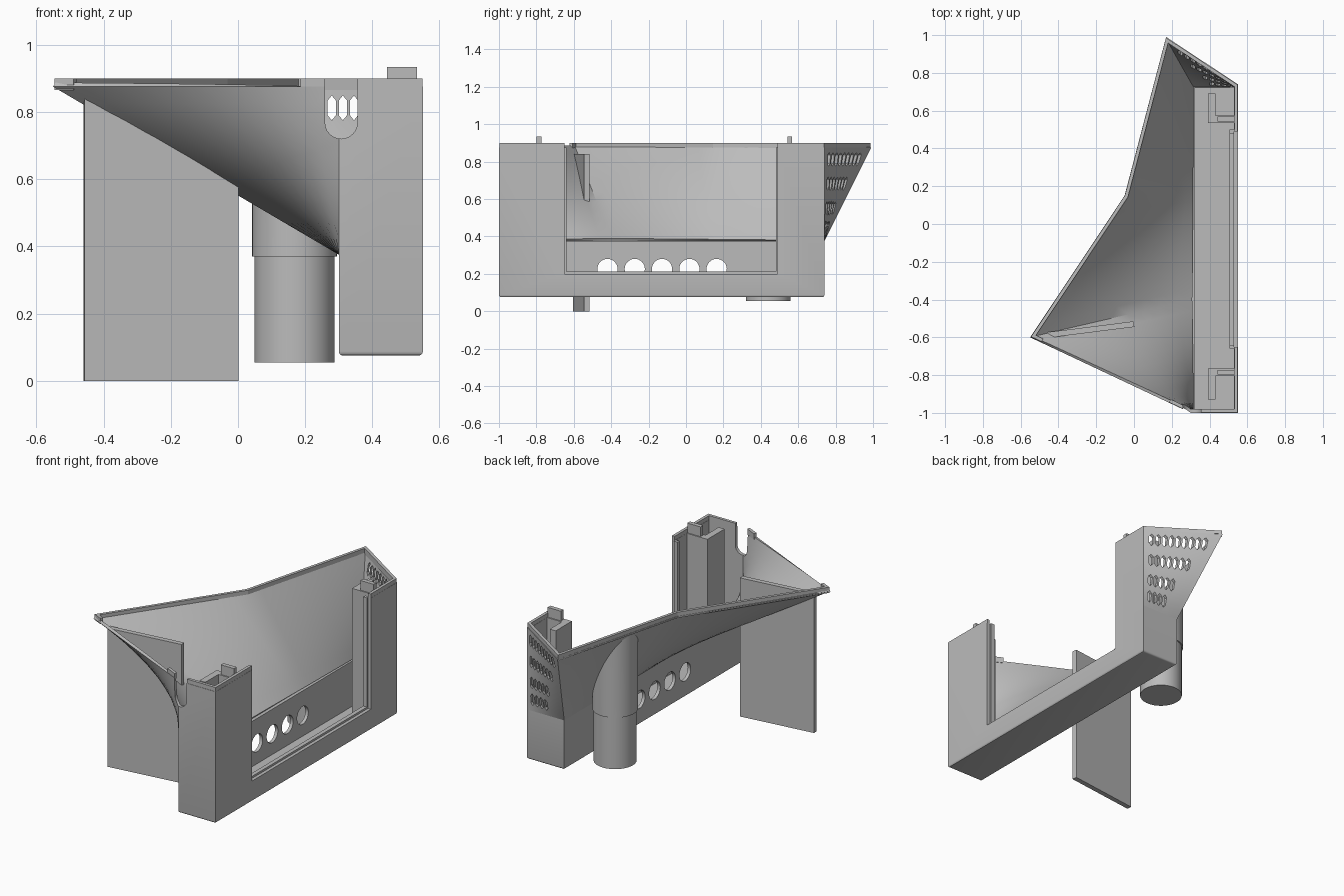
import bpy, bmesh, math
from mathutils import Vector
from mathutils.bvhtree import BVHTree

old = bpy.data.objects.get("Cube")
if old:
    bpy.data.objects.remove(old, do_unlink=True)

grey = bpy.data.materials.new("plain grey")
grey.use_nodes = True
grey.diffuse_color = (0.5, 0.5, 0.5, 1)
grey.node_tree.nodes["Principled BSDF"].inputs["Base Color"].default_value = (0.5, 0.5, 0.5, 1)

RIM_Z, SEAM_Z, TOP_Z = 0.875, 0.375, 0.9


def finish(name, bm, recalc=True):
    if recalc:
        bmesh.ops.recalc_face_normals(bm, faces=bm.faces)
    mesh = bpy.data.meshes.new(name)
    bm.to_mesh(mesh)
    bm.free()
    mesh.materials.append(grey)
    ob = bpy.data.objects.new(name, mesh)
    bpy.context.collection.objects.link(ob)
    return ob


def activate(ob):
    bpy.ops.object.select_all(action='DESELECT')
    ob.select_set(True)
    bpy.context.view_layer.objects.active = ob


def smooth(ob):
    activate(ob)
    bpy.ops.object.shade_smooth_by_angle(angle=math.radians(30))


def box(name, x, y, z, bevel=0):
    """Box from (low, high) ranges, with optional rounded bottom edges."""
    bm = bmesh.new()
    bmesh.ops.create_cube(bm, size=1)
    for v in bm.verts:
        v.co = [r[0] if c < 0 else r[1] for c, r in zip(v.co, (x, y, z))]
    if bevel:
        edges = [e for e in bm.edges if all(v.co.z < z[0] + 0.001 for v in e.verts)]
        bmesh.ops.bevel(bm, geom=edges, offset=bevel, segments=3, affect='EDGES', profile=0.5)
    return finish(name, bm)


def prism(name, points, push):
    """Closed outline of 3D points extruded by a vector."""
    bm = bmesh.new()
    face = bm.faces.new([bm.verts.new(p) for p in points])
    new = bmesh.ops.extrude_face_region(bm, geom=[face])["geom"]
    bmesh.ops.translate(bm, vec=push, verts=[g for g in new if isinstance(g, bmesh.types.BMVert)])
    return finish(name, bm)


def wall(name, path, thick, z0, z1):
    """Upright wall of even thickness along a plan path, with mitred corners."""
    pts = [Vector(p) for p in path]
    dirs = [(b - a).normalized() for a, b in zip(pts, pts[1:])]
    sides = ([], [])
    for i, p in enumerate(pts):
        a, b = dirs[max(i - 1, 0)], dirs[min(i, len(dirs) - 1)]
        na, nb = Vector((-a.y, a.x)), Vector((-b.y, b.x))
        m = (na + nb) / (1 + na.dot(nb))
        for side, s in zip(sides, (1, -1)):
            side.append((*(p + m * s * thick / 2), z0))
    return prism(name, sides[0] + sides[1][::-1], (0, 0, z1 - z0))


def cut(target, cutters):
    for c in cutters:
        mod = target.modifiers.new("cut", 'BOOLEAN')
        mod.operation, mod.solver, mod.object = 'DIFFERENCE', 'EXACT', c
        activate(target)
        bpy.ops.object.modifier_apply(modifier=mod.name)


def drop(cutters):
    for c in cutters:
        bpy.data.objects.remove(c, do_unlink=True)


# Funnel shell: ruled patches from the wide rim to the straight seam on the box
rim = [(0.30, -1), (-0.55, -0.6), (-0.05, 0.15), (0.17, 0.99), (0.55, 0.74)]
seam = [(0.30, -1), (0.30, -0.4), (0.30, 0.18), (0.30, 0.74), (0.55, 0.74)]
N = 10
bm = bmesh.new()
columns = []
for i in range(4):
    for k in range(N + (i == 3)):
        t = k / N
        top = Vector((*rim[i], RIM_Z)).lerp(Vector((*rim[i + 1], RIM_Z)), t)
        low = Vector((*seam[i], SEAM_Z)).lerp(Vector((*seam[i + 1], SEAM_Z)), t)
        columns.append([bm.verts.new(low.lerp(top, j / N)) for j in range(N + 1)])
for a, b in zip(columns, columns[1:]):
    for j in range(N):
        bm.faces.new((a[j], b[j], b[j + 1], a[j + 1]))
bmesh.ops.recalc_face_normals(bm, faces=bm.faces)
if sum(f.normal.z * f.calc_area() for f in bm.faces) > 0:
    bmesh.ops.reverse_faces(bm, faces=bm.faces)
tree = BVHTree.FromBMesh(bm)
shell = finish("funnel_shell", bm, recalc=False)
solid = shell.modifiers.new("thickness", 'SOLIDIFY')
solid.thickness, solid.offset, solid.use_even_offset = 0.016, -1, True
activate(shell)
bpy.ops.object.modifier_apply(modifier=solid.name)

# Vent slots: four rows of tall hexagons
slots = []
for z, count in ((0.812, 9), (0.682, 7), (0.552, 5), (0.447, 4)):
    for k in range(count):
        x = 0.51 - 0.033 * k
        outline = [(-1, -0.6), (0, -1), (1, -0.6), (1, 0.6), (0, 1), (-1, 0.6)]
        slots.append(prism("slot_cutter", [(x + 0.012 * u, 0.71, z + 0.037 * w)
                                           for u, w in outline], (0, 0.35, 0)))

# Round-bottomed notch at the front corner
arc = [math.pi + math.pi * k / 12 for k in range(13)]
notch_outline = [(0.307 + 0.048 * math.cos(a), -1.1, 0.768 + 0.048 * math.sin(a)) for a in arc]
notch = prism("notch_cutter", notch_outline + [(0.355, -1.1, 1), (0.259, -1.1, 1)], (0, 0.2, 0))
cut(shell, slots + [notch])
smooth(shell)

# Box body: hollow, open to the funnel, with a window in its long side
body = box("box_body", (0.30, 0.55), (-1, 0.74), (0.075, RIM_Z), bevel=0.012)
cutters = [
    box("cavity_cutter", (0.32, 0.53), (-0.98, 0.72), (0.1, 1)),
    box("funnel_cutter", (0.2, 0.53), (-0.98, 0.8), (SEAM_Z, 1)),
    box("window_cutter", (0.51, 0.6), (-0.65, 0.49), (0.2, 1)),
]
for k in range(5):
    y = -0.42 + 0.146 * k
    ring = [(0.25, y + 0.054 * math.cos(a), 0.226 + 0.054 * math.sin(a))
            for a in (math.tau * n / 32 for n in range(32))]
    cutters.append(prism("hole_cutter", ring, (0.1, 0, 0)))
cut(body, cutters + [notch])
drop(cutters + slots)
smooth(body)

# Stepped lip inside the window
box("window_lip_bottom", (0.505, 0.53), (-0.66, 0.50), (0.1, 0.212))
box("window_lip_front", (0.505, 0.53), (-0.66, -0.64), (0.1, RIM_Z))
box("window_lip_back", (0.505, 0.53), (0.48, 0.50), (0.1, RIM_Z))

# Raised rim lip in two runs, leaving the slanted front edge open
wall("rim_lip_back", [(0.54, 0.49), (0.54, 0.732), (0.175, 0.972), (-0.04, 0.147),
                      (-0.532, -0.593), (-0.485, -0.615)], 0.018, RIM_Z - 0.01, TOP_Z)
front_lip = wall("rim_lip_front", [(0.19, -0.936), (0.302, -0.989), (0.54, -0.989), (0.54, -0.65)],
                 0.018, RIM_Z - 0.01, TOP_Z)
cut(front_lip, [notch])
drop([notch])

# Corner ribs and snap clips inside the two pillars
for end, y_far, y_near in (("front", -0.93, -0.785), ("back", 0.69, 0.555)):
    wall(end + "_pillar_rib", [(0.412, y_far), (0.412, y_near), (0.532, y_near)], 0.04, 0.09, RIM_Z)
    box(end + "_snap_clip", (0.443, 0.532), (y_near - 0.013, y_near + 0.013), (RIM_Z - 0.02, 0.934))

# Upright support fin passing through the funnel
wall("support_fin", [(-0.458, -0.588), (0, -0.53)], 0.03, 0, 0.842)

# Round peg, and its wider sleeve trimmed to the funnel underside
bm = bmesh.new()
bmesh.ops.create_cone(bm, cap_ends=True, segments=48, radius1=0.119, radius2=0.119, depth=0.325)
bmesh.ops.translate(bm, vec=(0.168, 0.44, 0.2175), verts=bm.verts)
smooth(finish("round_peg", bm))

bm = bmesh.new()
bmesh.ops.create_cone(bm, cap_ends=True, segments=48, radius1=0.126, radius2=0.126, depth=0.1)
bmesh.ops.translate(bm, vec=(0.168, 0.44, 0.42), verts=bm.verts)
bm.normal_update()
bmesh.ops.delete(bm, geom=[f for f in bm.faces if f.normal.z > 0.9], context='FACES_ONLY')
for v in bm.verts:
    if v.co.z > 0.4:
        hit = tree.ray_cast(Vector((v.co.x, v.co.y, 0.1)), Vector((0, 0, 1)))[0]
        v.co.z = hit.z + 0.004 if hit else SEAM_Z + 0.005
smooth(finish("peg_sleeve", bm, recalc=False))
